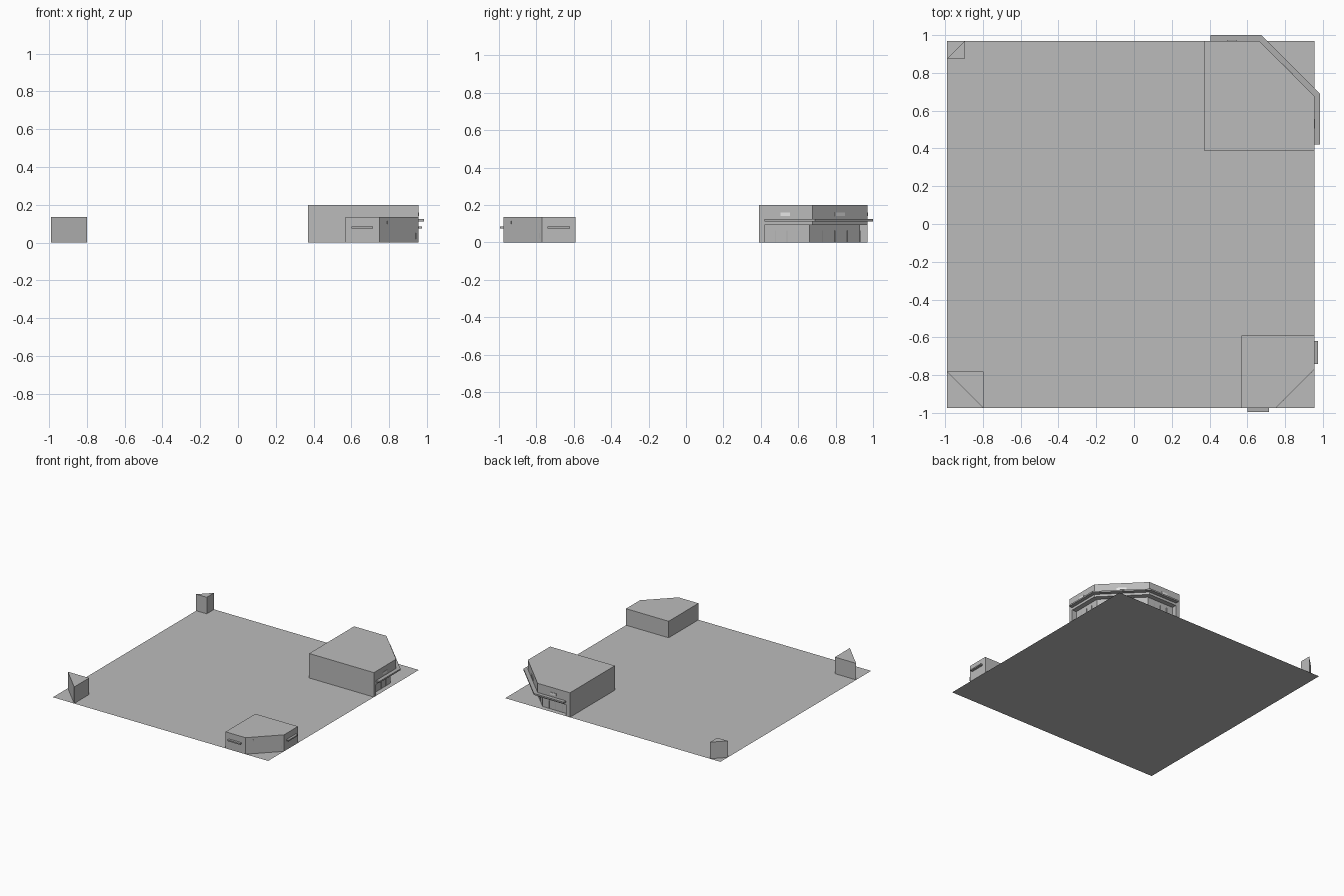
import bpy, bmesh, math
from mathutils import Vector

if "Cube" in bpy.data.objects:
    bpy.data.objects.remove(bpy.data.objects["Cube"])


def material(name, v):
    m = bpy.data.materials.new(name)
    m.diffuse_color = (v, v, v, 1)
    m.use_nodes = True
    m.node_tree.nodes["Principled BSDF"].inputs["Base Color"].default_value = m.diffuse_color
    return m


GREY = material("plain grey", 0.5)
DARK = material("canopy grey", 0.42)
PALE = material("pale sign", 0.8)


def prism(name, pts, z0, z1, mat, bottom=True):
    """Vertical extrusion of a plan outline."""
    bm = bmesh.new()
    face = bm.faces.new([bm.verts.new((x, y, z0)) for x, y in pts])
    if z1 > z0:
        up = bmesh.ops.extrude_face_region(bm, geom=[face])["geom"]
        bmesh.ops.translate(bm, vec=(0, 0, z1 - z0),
                            verts=[g for g in up if isinstance(g, bmesh.types.BMVert)])
        if not face.is_valid:
            face = bm.faces.new([v for v in bm.verts if v.co.z < z0 + 1e-6])
        bmesh.ops.recalc_face_normals(bm, faces=bm.faces[:])
        if not bottom:
            low = [f for f in bm.faces if all(abs(v.co.z - z0) < 1e-6 for v in f.verts)]
            bmesh.ops.delete(bm, geom=low, context="FACES_ONLY")
    me = bpy.data.meshes.new(name)
    bm.to_mesh(me)
    bm.free()
    me.materials.append(mat)
    ob = bpy.data.objects.new(name, me)
    bpy.context.collection.objects.link(ob)
    return ob


def plate(name, a, b, t0, t1, depth, z0, z1, mat):
    """Thin box on the wall from a to b, between fractions t0 and t1,
    standing out to the right-hand side of the a-b direction."""
    a, b = Vector(a), Vector(b)
    d = b - a
    n = Vector((d.y, -d.x)).normalized() * depth
    p, q = a + d * t0, a + d * t1
    return prism(name, [p, q, q + n, p + n], z0, z1, mat)


# Site slab
L, R, F, B = -0.99, 0.955, -0.975, 0.97
prism("site_ground", [(L, F), (R, F), (R, B), (L, B)], 0, 0, GREY)

# Large corner shop with chamfered corner and recessed shopfront
shop = prism("large_shop", [(0.37, 0.39), (R, 0.39), (R, 0.677), (0.662, B), (0.37, B)],
             0, 0.2, GREY)
i0, i1, i2, i3 = (0.405, 0.93), (0.645, 0.93), (0.915, 0.66), (0.915, 0.42)
cut = prism("recess_cutter", [i3, (1.1, 0.42), (1.1, 1.1), (0.405, 1.1), i0, i1, i2],
            -0.1, 0.093, GREY)
cut.hide_render = True
cut.hide_set(True)
mod = shop.modifiers.new("recess", "BOOLEAN")
mod.object = cut
mod.operation = "DIFFERENCE"
mod.solver = "EXACT"

# Canopy wrapping the shop
prism("large_canopy", [(0.405, B), (0.662, B), (R, 0.677), (R, 0.42), (0.985, 0.42),
                       (0.985, 0.69), (0.675, 1.0), (0.405, 1.0)], 0.113, 0.125, DARK)

# Shopfront mullions, door split and blank sign plates
for a, b in ((i1, i0), (i2, i1), (i3, i2)):
    a, b = b, a
    for t in (0.25, 0.5, 0.75):
        plate("shopfront_mullion", b, a, t - 0.006, t + 0.006, 0.003, 0, 0.065, DARK)
for a, b in (((R, 0.39), (R, 0.677)), ((R, 0.677), (0.662, B)), ((0.662, B), (0.37, B))):
    plate("blank_sign", a, b, 0.4, 0.58, 0.004, 0.142, 0.16, PALE)

# Small corner shop with two canopies
h = 0.135
prism("small_shop", [(0.57, F), (0.75, F), (R, -0.77), (R, -0.59), (0.57, -0.59)],
      0, h, GREY, bottom=False)
prism("front_canopy", [(0.6, F - 0.02), (0.715, F - 0.02), (0.715, F), (0.6, F)],
      0.075, 0.085, DARK)
prism("side_canopy", [(R, -0.74), (R + 0.02, -0.74), (R + 0.02, -0.62), (R, -0.62)],
      0.075, 0.085, DARK)
plate("door_handle", (0.75, F), (R, -0.77), 0.925, 0.94, 0.002, 0.02, 0.05, DARK)
plate("wall_lamp", (0.75, F), (R, -0.77), 0.19, 0.205, 0.002, 0.098, 0.114, DARK)

# Triangular corner kiosks, sloping wall facing the outer corner
prism("front_left_kiosk", [(L, -0.782), (-0.798, F), (-0.798, -0.782)], 0, h, GREY, bottom=False)
prism("back_left_kiosk", [(L, 0.875), (-0.895, 0.875), (-0.895, B)], 0, h, GREY, bottom=False)
